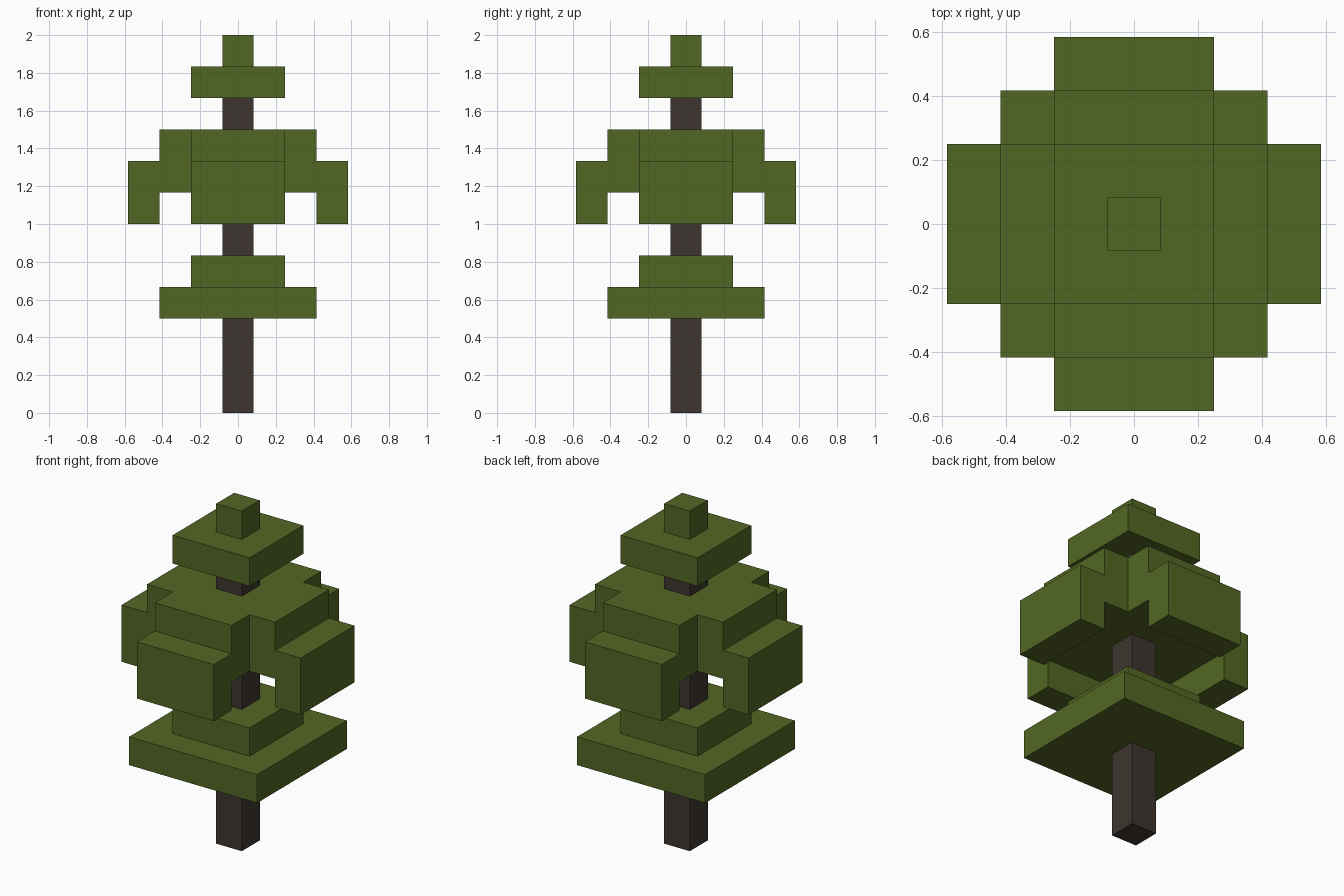
import bpy, bmesh, math
from mathutils import Matrix, Vector

if "Cube" in bpy.data.objects:
    bpy.data.objects.remove(bpy.data.objects["Cube"], do_unlink=True)

U = 1 / 6  # block size; the tree is 12 blocks tall
SIDES = [Vector(d) for d in ((1, 0, 0), (-1, 0, 0), (0, 1, 0), (0, -1, 0))]
UP, DOWN = Vector((0, 0, 1)), Vector((0, 0, -1))


def material(name, color):
    mat = bpy.data.materials.new(name)
    mat.use_nodes = True
    mat.diffuse_color = color
    mat.node_tree.nodes["Principled BSDF"].inputs["Base Color"].default_value = color
    return mat


leaf = material("leaf green", (0.086, 0.134, 0.0175, 1))
bark = material("dark bark", (0.047, 0.036, 0.029, 1))


def block(half, z0, z1, split=None):
    """Square block, sizes in units of U, optionally split at one height."""
    bm = bmesh.new()
    size = Matrix.Diagonal((2 * half * U, 2 * half * U, (z1 - z0) * U, 1))
    bmesh.ops.create_cube(bm, size=1, matrix=Matrix.Translation((0, 0, (z0 + z1) / 2 * U)) @ size)
    if split:
        bmesh.ops.bisect_plane(bm, geom=bm.verts[:] + bm.edges[:] + bm.faces[:],
                               plane_co=(0, 0, split * U), plane_no=UP)
    bm.normal_update()
    return bm


def pull(bm, direction, test):
    """Extrude the faces looking along direction that pass the test by one block."""
    faces = [f for f in bm.faces
             if f.normal.dot(direction) > 0.9 and test(f.calc_center_median() / U)]
    geom = bmesh.ops.extrude_face_region(bm, geom=faces)["geom"]
    verts = [v for v in geom if isinstance(v, bmesh.types.BMVert)]
    bmesh.ops.translate(bm, verts=verts, vec=direction * U)
    bm.normal_update()


def finish(bm, name, mat):
    bmesh.ops.recalc_face_normals(bm, faces=bm.faces[:])
    bmesh.ops.dissolve_limit(bm, angle_limit=math.radians(1),
                             verts=bm.verts[:], edges=bm.edges[:])
    mesh = bpy.data.meshes.new(name)
    bm.to_mesh(mesh)
    bm.free()
    mesh.materials.append(mat)
    bpy.context.collection.objects.link(bpy.data.objects.new(name, mesh))


# Trunk, ending inside the top foliage
finish(block(0.5, 0, 10.5), "trunk", bark)

# Lower foliage: square core with a low ledge on each side
bm = block(1.5, 3, 5, split=4)
for d in SIDES:
    pull(bm, d, lambda c: c.z < 4 and c.xy.length > 1.4)
finish(bm, "lower_foliage", leaf)

# Middle foliage: cross with four arms that step out and droop
bm = block(1.5, 7, 9, split=8)
for d in SIDES:
    pull(bm, d, lambda c: abs(c.dot(d)) > 1.4 and abs(c.dot(d)) < 1.6
         and abs(c.x * d.y) < 0.1 and abs(c.y * d.x) < 0.1)
for d in SIDES:
    pull(bm, d, lambda c: c.z < 8 and c.dot(d) > 2.4)
pull(bm, DOWN, lambda c: c.xy.length > 2.9)
finish(bm, "middle_foliage", leaf)

# Top foliage: flat slab with a small tip
bm = block(1.5, 10, 11)
top = [f for f in bm.faces if f.normal.z > 0.9]
bmesh.ops.inset_region(bm, faces=top, thickness=U, use_even_offset=True)
bm.normal_update()
pull(bm, UP, lambda c: c.xy.length < 0.1)
finish(bm, "top_foliage", leaf)
